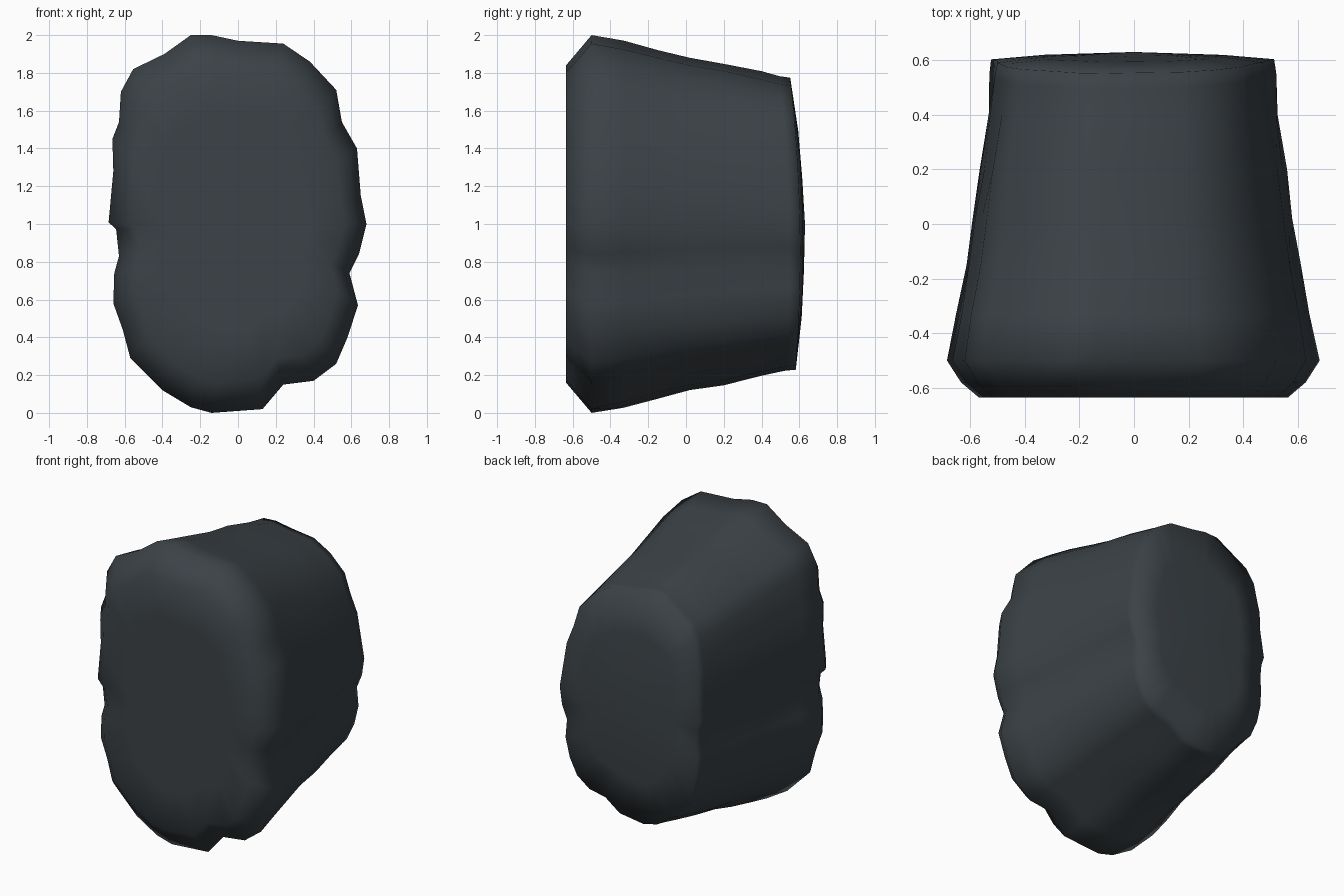
import bpy, bmesh
from mathutils import Vector, noise

if "Cube" in bpy.data.objects:
    bpy.data.objects.remove(bpy.data.objects["Cube"])

# Craggy outline of the widest ring (x, z), clockwise from the top
OUTLINE = [(-.25, 2), (-.14, 2), (0, 1.97), (.24, 1.955), (.38, 1.86), (.52, 1.71), (.55, 1.54),
           (.63, 1.4), (.65, 1.15), (.68, 1), (.64, .84), (.59, .74), (.635, .57), (.58, .4),
           (.52, .26), (.4, .17), (.24, .15), (.13, .02), (-.14, 0), (-.25, .03), (-.4, .12),
           (-.57, .29), (-.61, .44), (-.66, .58), (-.655, .74), (-.63, .83), (-.645, .97),
           (-.685, 1.01), (-.66, 1.28), (-.665, 1.45), (-.63, 1.54), (-.62, 1.7),
           (-.555, 1.82), (-.39, 1.9)]

# Rings from front to back: y, x scale, z scale
RINGS = [(-.635, .28, .28), (-.635, .58, .58), (-.635, .83, .84), (-.58, .925, .905),
         (-.5, 1, 1), (-.33, .955, .968), (-.15, .91, .925), (.02, .875, .885),
         (.2, .84, .855), (.4, .795, .81), (.55, .775, .785), (.605, .765, .775),
         (.62, .5, .5), (.625, .25, .25)]

count = len(OUTLINE)
bm = bmesh.new()
loops = []
for y, sx, sz in RINGS:
    loop = []
    # The outline's notches soften a little behind the widest ring
    soft = max(0, min(.25, (y + .5) * .6))
    for i, (x, z) in enumerate(OUTLINE):
        near = [OUTLINE[i - 1], OUTLINE[(i + 1) % count]]
        x += soft * (sum(p[0] for p in near) / 2 - x)
        z += soft * (sum(p[1] for p in near) / 2 - z)
        p = Vector((x * sx, y, 1 + (z - 1) * sz))
        # Back face bows outward in the middle
        if y > .5:
            p.y -= .04 * ((p.z - .85) / .8) ** 2
        # Gentle lumps on the sides
        if y > -.45:
            n = noise.noise(p * 6) * .025
            p.x *= 1 + n
            p.z = 1 + (p.z - 1) * (1 + n * .6)
        loop.append(bm.verts.new(p))
    loops.append(loop)

# Skin the rings and close both ends
for a, b in zip(loops, loops[1:]):
    for i in range(count):
        j = (i + 1) % count
        bm.faces.new((a[i], a[j], b[j], b[i]))
for loop, y in ((loops[0], -.635), (loops[-1], .63)):
    mid = bm.verts.new((0, y, 1))
    for i in range(count):
        bm.faces.new((loop[i], loop[(i + 1) % count], mid))
bmesh.ops.recalc_face_normals(bm, faces=bm.faces)
for f in bm.faces:
    f.smooth = True

mesh = bpy.data.meshes.new("boulder")
bm.to_mesh(mesh)
bm.free()
rock = bpy.data.objects.new("boulder", mesh)
bpy.context.collection.objects.link(rock)

# Dark slate colour
mat = bpy.data.materials.new("slate")
mat.diffuse_color = (.044, .054, .062, 1)
mat.use_nodes = True
mat.node_tree.nodes["Principled BSDF"].inputs["Base Color"].default_value = mat.diffuse_color
mesh.materials.append(mat)
